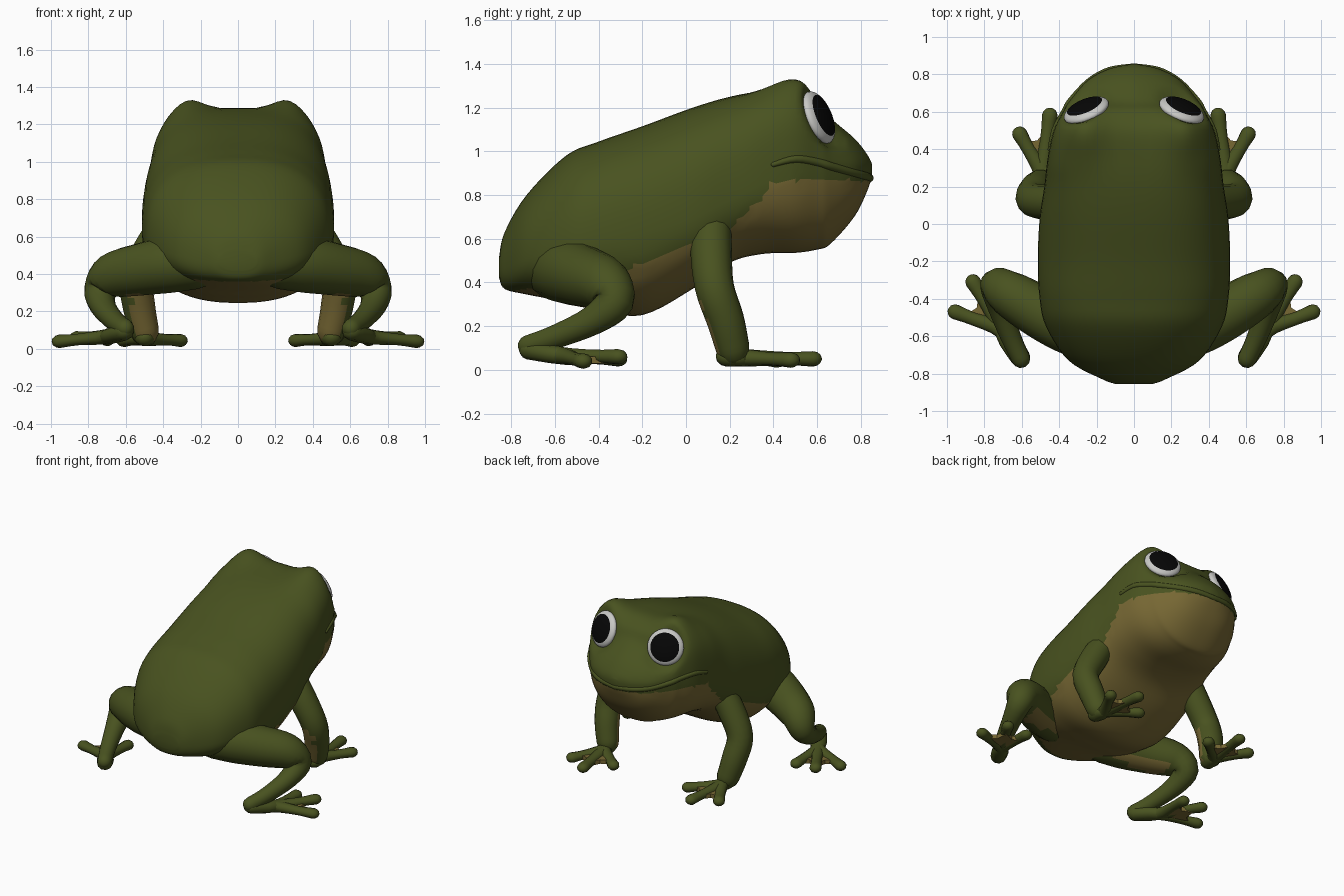
import bpy, bmesh, math
from mathutils import Vector, Matrix

if "Cube" in bpy.data.objects:
    bpy.data.objects.remove(bpy.data.objects["Cube"])


def mat(name, rgb):
    m = bpy.data.materials.new(name)
    m.diffuse_color = (*rgb, 1)
    m.use_nodes = True
    m.node_tree.nodes["Principled BSDF"].inputs["Base Color"].default_value = m.diffuse_color
    return m


GREEN = mat("moss green skin", (0.066, 0.085, 0.014))
TAN = mat("tan belly", (0.185, 0.138, 0.034))
WHITE = mat("eye white", (0.58, 0.58, 0.56))
BLACK = mat("pupil black", (0.002, 0.002, 0.002))


def finish(name, bm, mats, rule=None, mirror=True, smooth=True):
    bmesh.ops.recalc_face_normals(bm, faces=bm.faces)
    bm.normal_update()
    for f in bm.faces:
        f.smooth = smooth
        if rule:
            f.material_index = int(bool(rule(f.calc_center_median(), f.normal)))
    me = bpy.data.meshes.new(name)
    bm.to_mesh(me)
    bm.free()
    for m in mats:
        me.materials.append(m)
    ob = bpy.data.objects.new(name, me)
    bpy.context.collection.objects.link(ob)
    if mirror:
        md = ob.modifiers.new("mirror", 'MIRROR')
        md.use_mirror_merge = False
    return ob


def loft(rings):
    bm = bmesh.new()
    rs = [[bm.verts.new(p) for p in r] for r in rings]
    n = len(rs[0])
    for a, b in zip(rs, rs[1:]):
        for i in range(n):
            j = (i + 1) % n
            bm.faces.new((a[i], a[j], b[j], b[i]))
    bm.faces.new(rs[0])
    bm.faces.new(rs[-1])
    return bm


def spline(pts, steps):
    """Catmull-Rom through tuples of any length"""
    out = []
    for i in range(len(pts) - 1):
        p0, p1, p2, p3 = (pts[max(i - 1, 0)], pts[i], pts[i + 1], pts[min(i + 2, len(pts) - 1)])
        for s in range(steps):
            t = s / steps
            out.append([0.5 * (2 * b + (c - a) * t + (2 * a - 5 * b + 4 * c - d) * t * t
                               + (3 * b - a - 3 * c + d) * t ** 3)
                        for a, b, c, d in zip(p0, p1, p2, p3)])
    return out + [list(pts[-1])]


def tube(pts, sides=14, steps=4, flat=1.0):
    """Round-ended tube through (x, y, z, radius) points"""
    path = [(Vector(p[:3]), p[3]) for p in spline(pts, steps)]
    tan0 = (path[1][0] - path[0][0]).normalized()
    tan1 = (path[-1][0] - path[-2][0]).normalized()
    caps = [(0.97, 0.2), (0.8, 0.6), (0.45, 0.89)]
    (s, rs), (e, re) = path[0], path[-1]
    path = ([(s - tan0 * rs * d, rs * k) for d, k in caps] + path
            + [(e + tan1 * re * d, re * k) for d, k in reversed(caps)])
    rings, u = [], None
    for i, (c, r) in enumerate(path):
        t = (path[min(i + 1, len(path) - 1)][0] - path[max(i - 1, 0)][0]).normalized()
        if u is None:
            u = t.orthogonal()
        u = (u - t * t.dot(u)).normalized()
        v = t.cross(u)
        ring = []
        for k in range(sides):
            a = 2 * math.pi * k / sides
            o = (u * math.cos(a) + v * math.sin(a)) * r
            o.z *= flat
            ring.append(c + o)
        rings.append(ring)
    return loft(rings)


# Body and head: stations of y, bottom, top, height of widest point, half width, upper roundness
STATIONS = [
    (-.855, .42, .52, .47, .10, 2.2), (-.83, .37, .63, .48, .17, 2.2),
    (-.73, .345, .80, .52, .35, 2.3), (-.55, .31, .98, .58, .47, 2.4),
    (-.40, .275, 1.045, .62, .505, 2.5), (-.20, .25, 1.115, .66, .515, 2.5),
    (.03, .37, 1.20, .72, .505, 2.7), (.20, .49, 1.25, .80, .48, 3.0),
    (.35, .53, 1.275, .88, .462, 3.5), (.50, .535, 1.28, .93, .43, 3.8),
    (.60, .55, 1.235, .95, .38, 2.9), (.66, .575, 1.155, .95, .342, 1.8),
    (.77, .70, 1.06, .93, .245, 1.7), (.83, .82, .985, .92, .13, 1.9),
    (.852, .89, .94, .915, .03, 2)]

BELLY = [(-.9, .33), (-.75, .37), (-.5, .36), (-.3, .44), (0, .57), (.2, .64),
         (.3, .74), (.4, .85), (.5, .875), (.9, .86)]
EYE = Vector((.255, .607, 1.155))
LOOK = Vector((.36, .86, .36)).normalized()


def belly_line(y):
    for (a, za), (b, zb) in zip(BELLY, BELLY[1:]):
        if y <= b:
            return za + (zb - za) * (y - a) / (b - a)
    return BELLY[-1][1]


def shape_head(p, s):
    """Raise the brows and flatten a socket behind each eye"""
    q = Vector((abs(p[0]), p[1], p[2]))
    if s > 0:
        g = math.exp(-((q.x - .27) / .11) ** 2
                     - ((q.y - .52) / (.17 if q.y < .52 else .09)) ** 2)
        q.z += .065 * g * min(1, s * 1.5)
    d = (q - EYE).dot(LOOK)
    r = (q - EYE - LOOK * d).length
    if d > -.008 and r < .17 and q.y > .4:
        q -= LOOK * (d + .008) * min(1, (.17 - r) / .04)
    return (math.copysign(q.x, p[0]), q.y, q.z)


N = 64
rings = []
for y, zb, zt, zw, hw, nu in spline(STATIONS, 5):
    ring = []
    for k in range(N):
        a = 2 * math.pi * (k + .5) / N
        c, s = math.cos(a), math.sin(a)
        n = nu if s > 0 else 2.4
        h = zt - zw if s > 0 else zw - zb
        x = math.copysign(hw * abs(c) ** (2 / n), c)
        z = zw + math.copysign(h * abs(s) ** (2 / n), s)
        ring.append(shape_head((x, y, z), s))
    if y > -.32:        # nearest point on each side snaps to the colour edge
        line = belly_line(y)
        for side in (1, -1):
            i = min((k for k in range(N) if ring[k][0] * side > 0),
                    key=lambda k: abs(ring[k][2] - line))
            if abs(ring[i][2] - line) < .04:
                ring[i] = (ring[i][0], ring[i][1], line)
    rings.append(ring)
finish("body", loft(rings), [GREEN, TAN],
       lambda c, n: c.z < belly_line(c.y), mirror=False)

# Lip ridge around the mouth
finish("lip", tube([(0, .84, .878, .019), (.13, .82, .887, .02), (.237, .762, .902, .02),
                    (.335, .66, .932, .02), (.37, .60, .95, .02), (.424, .50, .965, .018),
                    (.45, .40, .94, .012)], 10), [GREEN])

# Eyes: flattened domes with a pupil cap
bm = bmesh.new()
bmesh.ops.create_uvsphere(bm, u_segments=28, v_segments=24, radius=1)
for f in bm.faces:
    f.material_index = int(f.calc_center_median().z > .61)
bm.transform(Matrix.Translation(EYE) @ LOOK.to_track_quat('Z', 'Y').to_matrix().to_4x4()
             @ Matrix.Diagonal((.127, .127, .045, 1)))
finish("eye", bm, [WHITE, BLACK])

# Front legs, tan on the inner back of the forearm
inner = Vector((-.5, -.86, 0))
finish("front_leg", tube([(.36, .12, .70, .09), (.455, .115, .55, .095), (.54, .13, .38, .09),
                          (.53, .18, .23, .087), (.50, .215, .095, .078)]),
       [GREEN, TAN], lambda c, n: c.z < .34 and n.dot(inner) > .55)

# Hind legs, tan under the thigh
finish("hind_leg", tube([(.22, -.60, .46, .14), (.36, -.54, .45, .15), (.52, -.46, .425, .14),
                         (.67, -.37, .39, .122), (.735, -.33, .31, .09), (.72, -.43, .225, .068),
                         (.66, -.6, .15, .055), (.605, -.72, .11, .05)], 16),
       [GREEN, TAN], lambda c, n: n.z < -.75 and c.x < .6 and c.y > -.5 and c.z > .2)


# Feet: splayed toes with a tan web between them
def foot(name, root, base, tips):
    root, base = Vector(root), Vector(base)
    for i, tip in enumerate(tips):
        tip = Vector(tip)
        mid = base.lerp(tip, .6)
        finish(f"{name}_toe_{i + 1}",
               tube([(*root, .054), (*base, .048), (*mid, .036), (*tip, .042)], 10, 3, .85), [GREEN])
    outline = [base]
    for i, tip in enumerate(tips):
        outline.append(base.lerp(Vector(tip), .8))
        if i + 1 < len(tips):
            outline.append(base.lerp((Vector(tip) + Vector(tips[i + 1])) / 2, .68))
    finish(f"{name}_web", loft([[(p.x, p.y, z) for p in outline] for z in (.03, .06)]),
           [TAN], smooth=False)


foot("front_foot", (.50, .19, .06), (.49, .27, .055),
     [(.61, .48, .045), (.45, .58, .05), (.31, .42, .045)])
foot("hind_foot", (.61, -.71, .09), (.70, -.57, .065),
     [(.955, -.47, .04), (.86, -.31, .06), (.70, -.31, .05)])
